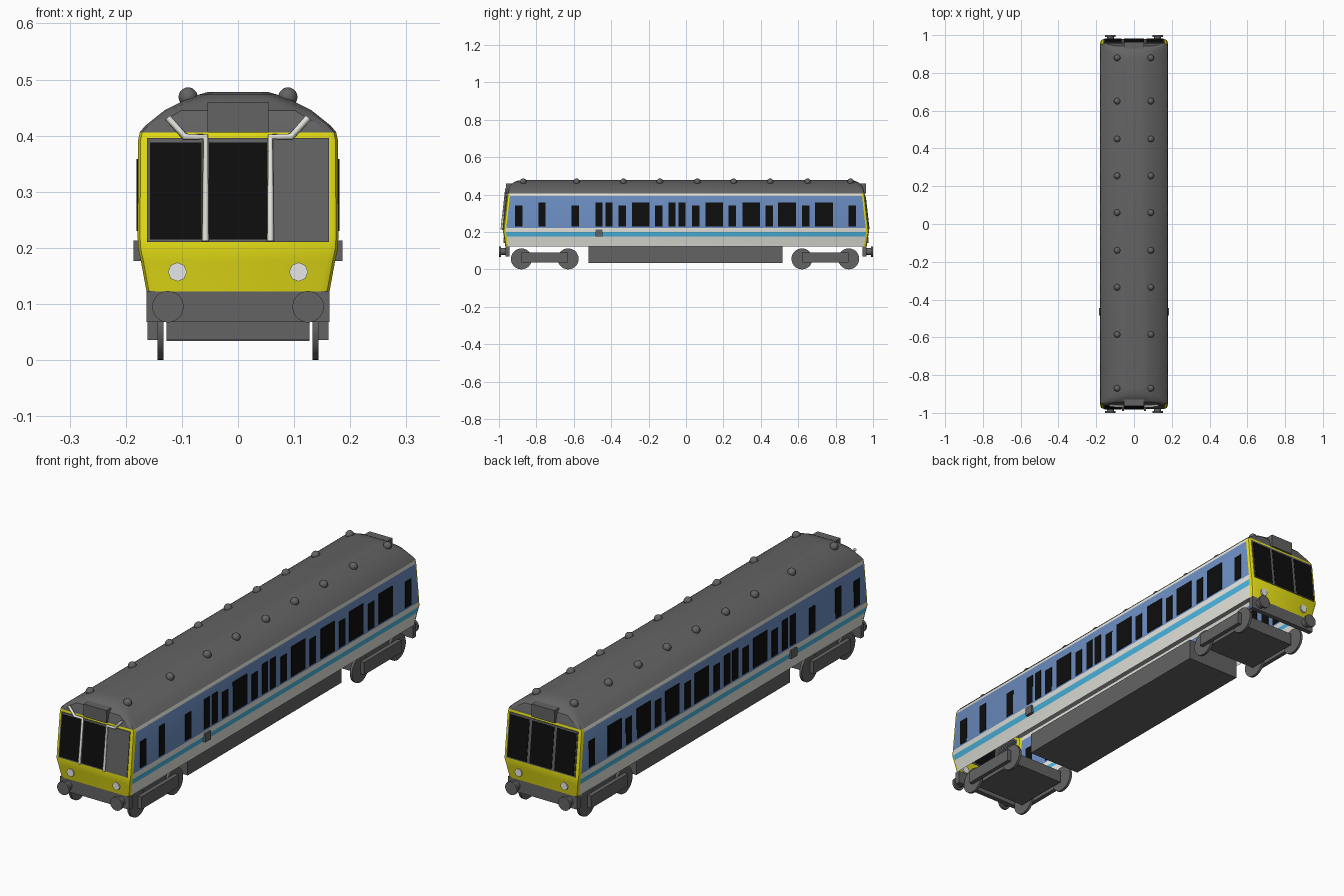
import bpy, bmesh, math
from mathutils import Matrix

if "Cube" in bpy.data.objects:
    bpy.data.objects.remove(bpy.data.objects["Cube"])


def material(name, rgb):
    m = bpy.data.materials.new(name)
    m.diffuse_color = (*rgb, 1)
    m.use_nodes = True
    m.node_tree.nodes["Principled BSDF"].inputs["Base Color"].default_value = m.diffuse_color
    return m


GREY = material("dark grey", (0.125, 0.125, 0.125))
WHITE = material("off white", (0.78, 0.78, 0.72))
CYAN = material("light blue", (0.07, 0.47, 0.76))
BLUE = material("mid blue", (0.15, 0.27, 0.54))
YELLOW = material("yellow", (0.8, 0.75, 0.008))
BLACK = material("black", (0.004, 0.004, 0.004))
LAMP = material("lamp white", (0.8, 0.8, 0.8))


def finish(name, bm, mats, smooth=None):
    bmesh.ops.recalc_face_normals(bm, faces=bm.faces)
    me = bpy.data.meshes.new(name)
    bm.to_mesh(me)
    bm.free()
    ob = bpy.data.objects.new(name, me)
    bpy.context.collection.objects.link(ob)
    for m in mats:
        me.materials.append(m)
    if smooth:
        bpy.ops.object.select_all(action='DESELECT')
        ob.select_set(True)
        bpy.context.view_layer.objects.active = ob
        bpy.ops.object.shade_smooth_by_angle(angle=math.radians(smooth))
    return ob


def box(name, x0, x1, y0, y1, z0, z1, mat):
    bm = bmesh.new()
    bmesh.ops.create_cube(bm, size=1)
    for v in bm.verts:
        v.co = ((x0 + x1) / 2 + v.co.x * (x1 - x0),
                (y0 + y1) / 2 + v.co.y * (y1 - y0),
                (z0 + z1) / 2 + v.co.z * (z1 - z0))
    return finish(name, bm, [mat])


def cylinder(name, centre, r, depth, axis, mat, sides=28):
    bm = bmesh.new()
    rot = Matrix.Rotation(math.pi / 2, 4, 'Y' if axis == 'X' else 'X')
    bmesh.ops.create_cone(bm, cap_ends=True, segments=sides, radius1=r, radius2=r,
                          depth=depth, matrix=Matrix.Translation(centre) @ rot)
    return finish(name, bm, [mat], 30)


def face_y(z):
    """Distance of the sloping cab face from the middle at height z."""
    return 0.978 - (z - 0.2) * 0.023 / 0.205


def cab_plate(name, s, x0, x1, z0, z1, out, mat):
    bm = bmesh.new()
    bmesh.ops.create_cube(bm, size=1)
    for v in bm.verts:
        x = x1 if v.co.x > 0 else x0
        z = z1 if v.co.z > 0 else z0
        v.co = (x, s * (face_y(z) + (out if v.co.y > 0 else -0.002)), z)
    return finish(name, bm, [mat])


# Body shell: horizontal rings (z, half width, half length, corner radius), open below
levels = [(0.122, 0.163, 0.966, 0.015), (0.176, 0.173, 0.974, 0.015),
          (0.2, 0.178, 0.978, 0.015), (0.222, 0.179, face_y(0.222), 0.015),
          (0.392, 0.178, face_y(0.392), 0.015), (0.406, 0.175, 0.955, 0.015),
          (0.418, 0.165, 0.952, 0.02), (0.445, 0.131, 0.943, 0.03),
          (0.463, 0.095, 0.925, 0.04), (0.473, 0.07, 0.905, 0.04),
          (0.478, 0.053, 0.875, 0.04)]
bm = bmesh.new()
rings = []
for z, hx, hy, r in levels:
    ring = []
    for q, (sx, sy) in enumerate([(1, 1), (-1, 1), (-1, -1), (1, -1)]):
        for k in range(3):
            a = (q + k / 2) * math.pi / 2
            ring.append(bm.verts.new((sx * (hx - r) + r * math.cos(a),
                                      sy * (hy - r) + r * math.sin(a), z)))
    rings.append(ring)
for lo, hi in zip(rings, rings[1:]):
    for i in range(12):
        j = (i + 1) % 12
        bm.faces.new((lo[i], lo[j], hi[j], hi[i]))
bm.faces.new(rings[-1])
bm.normal_update()
for f in bm.faces:
    z = f.calc_center_median().z
    if z > 0.406:
        f.material_index = 0
    elif abs(f.normal.y) > 0.3:
        f.material_index = 4
    elif 0.176 < z < 0.2:
        f.material_index = 2
    elif 0.222 < z < 0.392:
        f.material_index = 3
    else:
        f.material_index = 1
finish("body_shell", bm, [GREY, WHITE, CYAN, BLUE, YELLOW], 25)

# Side windows: centre position along the car, by kind (half width, top)
windows = [
    (0.02, 0.342, [-0.895, -0.593, -0.342, -0.145, 0.051, 0.246, 0.444, 0.641, 0.89]),
    (0.019, 0.358, [-0.769, -0.465, -0.411, -0.075, -0.021]),
    (0.047, 0.358, [-0.243, 0.15, 0.348, 0.54, 0.738]),
]
for s in (-1, 1):
    for hw, top, ys in windows:
        for y in ys:
            box("side_window", *sorted((s * 0.176, s * 0.181)), y - hw, y + hw,
                0.23, top, BLACK)
    box("door_step", *sorted((s * 0.165, s * 0.186)), -0.484, -0.446, 0.177, 0.213, GREY)

# Cab ends
for s in (-1, 1):
    cab_plate("windscreen_frame", s, -0.162, 0.162, 0.21, 0.396, 0.003, GREY)
    panes = [(-0.157, -0.065), (-0.052, 0.052), (0.065, 0.157)]
    for x0, x1 in panes[:2] if s < 0 else panes:
        cab_plate("windscreen_pane", s, x0, x1, 0.215, 0.388, 0.005, BLACK)
    box("destination_box", -0.054, 0.054, *sorted((s * 0.88, s * 0.963)), 0.406, 0.46, GREY)
    box("buffer_beam", -0.163, 0.163, *sorted((s * 0.945, s * 0.966)), 0.068, 0.123, GREY)
    for t in (-1, 1):
        cylinder("headlight", (t * 0.108, s * 0.97, 0.157), 0.017, 0.014, 'Y', LAMP, 8)
        cylinder("buffer_shank", (t * 0.125, s * 0.973, 0.095), 0.019, 0.036, 'Y', GREY, 20)
        cylinder("buffer_head", (t * 0.125, s * 0.995, 0.095), 0.028, 0.01, 'Y', GREY)

# White pipes on the front cab
for t in (-1, 1):
    cu = bpy.data.curves.new("front_pipe", 'CURVE')
    cu.dimensions = '3D'
    cu.bevel_depth = 0.006
    cu.bevel_resolution = 2
    cu.use_fill_caps = True
    path = [(0.058, 0.212), (0.058, 0.398), (0.095, 0.398), (0.125, 0.432)]
    sp = cu.splines.new('POLY')
    sp.points.add(len(path) - 1)
    for p, (x, z) in zip(sp.points, path):
        p.co = (t * x, -(face_y(z) + 0.009), z, 1)
    cu.materials.append(WHITE)
    bpy.context.collection.objects.link(bpy.data.objects.new("front_pipe", cu))

# Roof vents
for y in (0.88, 0.65, 0.45, 0.255, 0.06, -0.14, -0.335, -0.585, -0.87):
    for t in (-1, 1):
        bm = bmesh.new()
        bmesh.ops.create_uvsphere(bm, u_segments=16, v_segments=10, radius=0.017,
                                  matrix=Matrix.Translation((t * 0.089, y, 0.469)))
        finish("roof_vent", bm, [GREY], 40)

# Underframe equipment and bogies
box("underframe_box", -0.127, 0.127, -0.52, 0.515, 0.034, 0.124, GREY)
for c in (-0.755, 0.745):
    box("bogie_centre", -0.127, 0.127, c - 0.125, c + 0.125, 0.036, 0.089, GREY)
    for t in (-1, 1):
        box("bogie_side_frame", *sorted((t * 0.143, t * 0.161)), c - 0.125, c + 0.125,
            0.036, 0.089, GREY)
        for d in (-0.125, 0.125):
            cylinder("wheel", (t * 0.138, c + d, 0.056), 0.056, 0.011, 'X', GREY)
